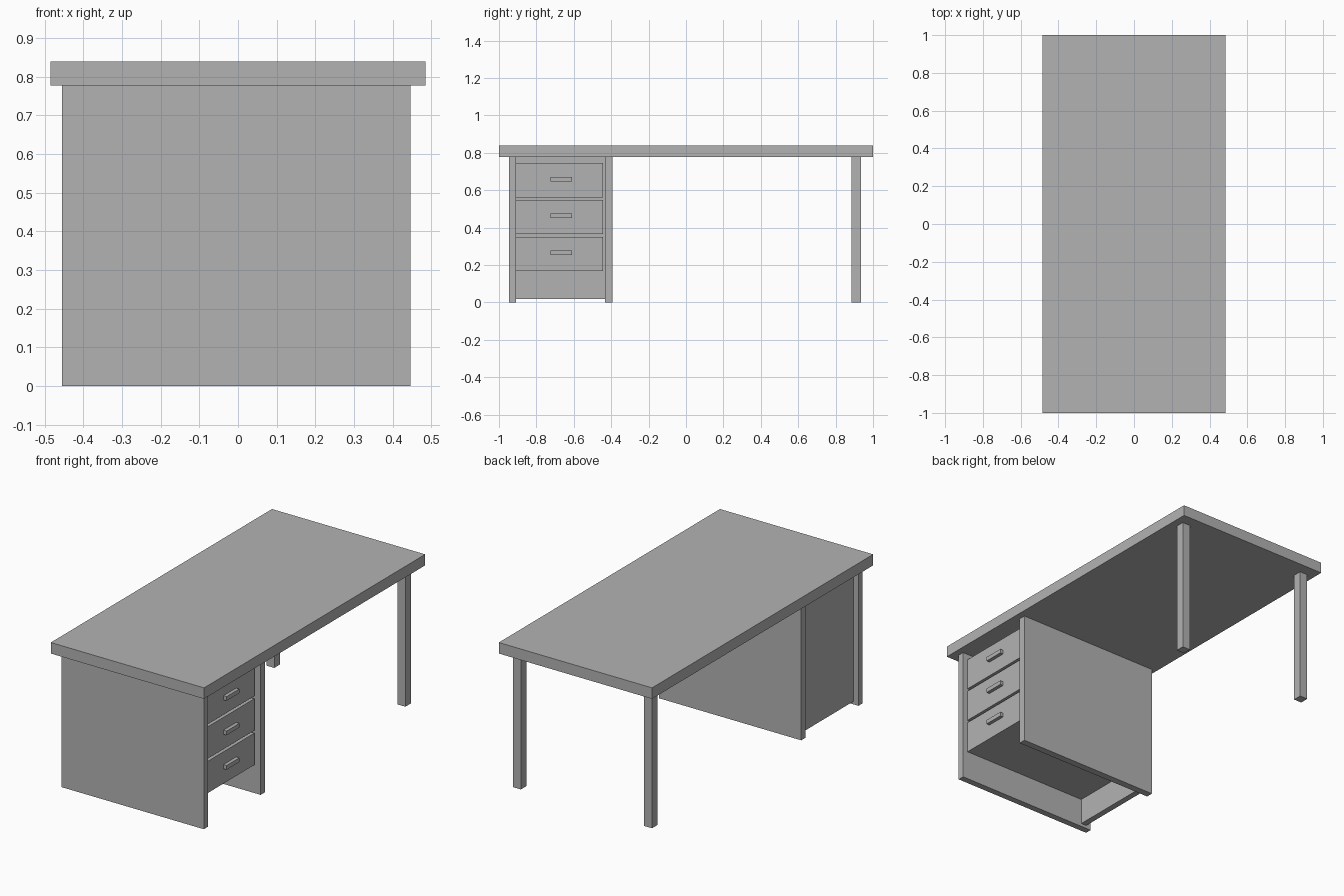
import bpy
from mathutils import Vector

cube = bpy.data.objects.get("Cube")
if cube:
    bpy.data.objects.remove(cube, do_unlink=True)

# One flat grey for the whole desk
grey = bpy.data.materials.new("plain_grey")
grey.use_nodes = True
colour = (0.45, 0.45, 0.45, 1)
grey.diffuse_color = colour
for node in grey.node_tree.nodes:
    if node.type == 'BSDF_PRINCIPLED':
        node.inputs["Base Color"].default_value = colour


def box(name, x, y, z):
    """Box spanning the given (low, high) range on each axis."""
    bpy.ops.mesh.primitive_cube_add(size=1)
    ob = bpy.context.object
    ob.name = ob.data.name = name
    low, high = Vector((x[0], y[0], z[0])), Vector((x[1], y[1], z[1]))
    for v in ob.data.vertices:
        v.co = v.co * (high - low) + (low + high) / 2
    ob.data.materials.append(grey)
    return ob


# Tabletop
TOP = 0.777
box("tabletop", (-0.485, 0.485), (-1, 1), (TOP, 0.84))

# Two legs at the open end
for side, x in (("left", (0.39, 0.44)), ("right", (-0.44, -0.39))):
    box(f"leg_{side}", x, (0.885, 0.936), (0, TOP))

# Drawer cabinet: two side panels and a recessed rear panel
depth = (-0.455, 0.446)
box("outer_panel", depth, (-0.946, -0.909), (0, TOP))
box("inner_panel", depth, (-0.432, -0.392), (0, TOP))
box("rear_panel", (-0.425, -0.39), (-0.909, -0.432), (0.018, TOP))

# Three drawers, each with a small bar handle
FRONT = 0.415
for i in range(3):
    z = 0.168 + 0.197 * i
    box(f"drawer_{i + 1}", (-0.39, FRONT), (-0.909, -0.445), (z, z + 0.182))
    box(f"handle_{i + 1}", (FRONT, FRONT + 0.02), (-0.724, -0.609),
        (z + 0.085, z + 0.109))
